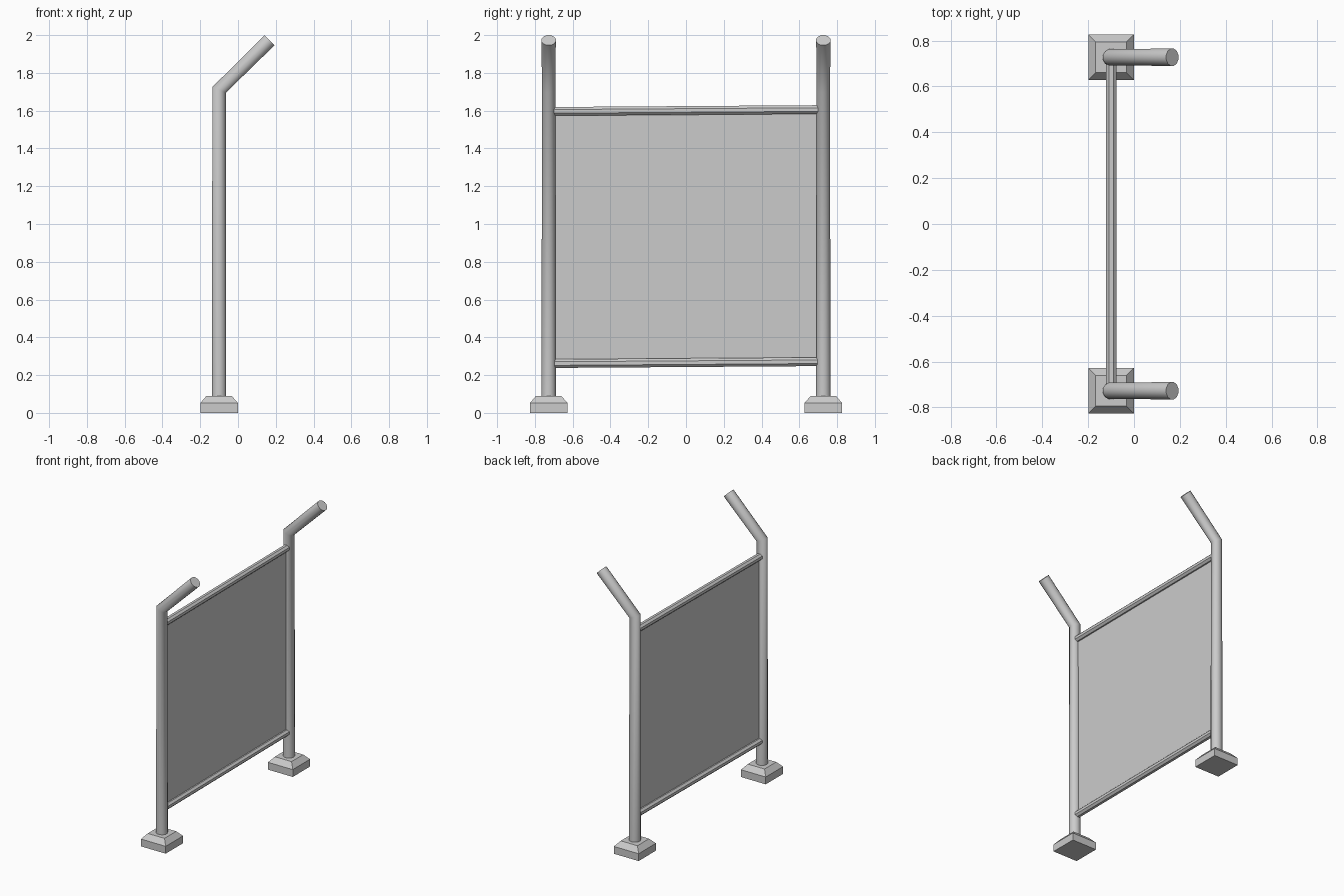
import bpy, bmesh, math
from mathutils import Vector

if "Cube" in bpy.data.objects:
    bpy.data.objects.remove(bpy.data.objects["Cube"])

X, Y = -0.10, 0.727     # frame plane and post offset


def finish(bm, name, smooth=True):
    bmesh.ops.recalc_face_normals(bm, faces=bm.faces)
    mesh = bpy.data.meshes.new(name)
    bm.to_mesh(mesh)
    bm.free()
    ob = bpy.data.objects.new(name, mesh)
    bpy.context.collection.objects.link(ob)
    if smooth:
        bpy.ops.object.select_all(action='DESELECT')
        bpy.context.view_layer.objects.active = ob
        ob.select_set(True)
        bpy.ops.object.shade_smooth_by_angle(angle=math.radians(40))
    return ob


def loft(name, loops, smooth=True):
    """Skin a list of matching closed loops and cap both ends."""
    bm = bmesh.new()
    rings = [[bm.verts.new(p) for p in loop] for loop in loops]
    n = len(rings[0])
    for a, b in zip(rings, rings[1:]):
        for i in range(n):
            j = (i + 1) % n
            bm.faces.new((a[i], a[j], b[j], b[i]))
    bm.faces.new(rings[0][::-1])
    bm.faces.new(rings[-1])
    return finish(bm, name, smooth)


def ring(center, u, v, r, n):
    c, u, v = Vector(center), Vector(u), Vector(v)
    angles = [2 * math.pi * (i + 0.5) / n for i in range(n)]
    return [c + r * (math.cos(a) * u + math.sin(a) * v) for a in angles]


def square(y, half, z):
    return [(X + sx * half, y + sy * half, z)
            for sx, sy in ((-1, -1), (1, -1), (1, 1), (-1, 1))]


s = math.sqrt(0.5)
for side, label in ((-1, "front"), (1, "rear")):
    y = side * Y
    # Upright post, mitred into the angled arm at the top
    loft(label + "_post", [
        ring((X, y, 0.08), (1, 0, 0), (0, 1, 0), 0.039, 12),
        ring((X, y, 1.71), (1, 0, -math.tan(math.pi / 8)), (0, 1, 0), 0.037, 12),
        ring((0.167, y, 1.973), (s, 0, -s), (0, 1, 0), 0.039, 12)])
    # Chamfered foot block
    loft(label + "_foot", [square(y, 0.099, 0), square(y, 0.099, 0.053),
                           square(y, 0.067, 0.09)], smooth=False)

# Cross rails, very slightly sloped
for z, label in ((0.266, "lower_rail"), (1.601, "upper_rail")):
    loft(label, [ring((X, sy * Y, z + sy * 0.005), (1, 0, 0), (0, 0, 1), 0.025, 8)
                 for sy in (-1, 1)])

# Thin infill panel
bm = bmesh.new()
bm.faces.new([bm.verts.new((X, y, z)) for y, z in
              ((-Y, 0.26), (Y, 0.27), (Y, 1.605), (-Y, 1.595))])
finish(bm, "infill_panel", smooth=False)
